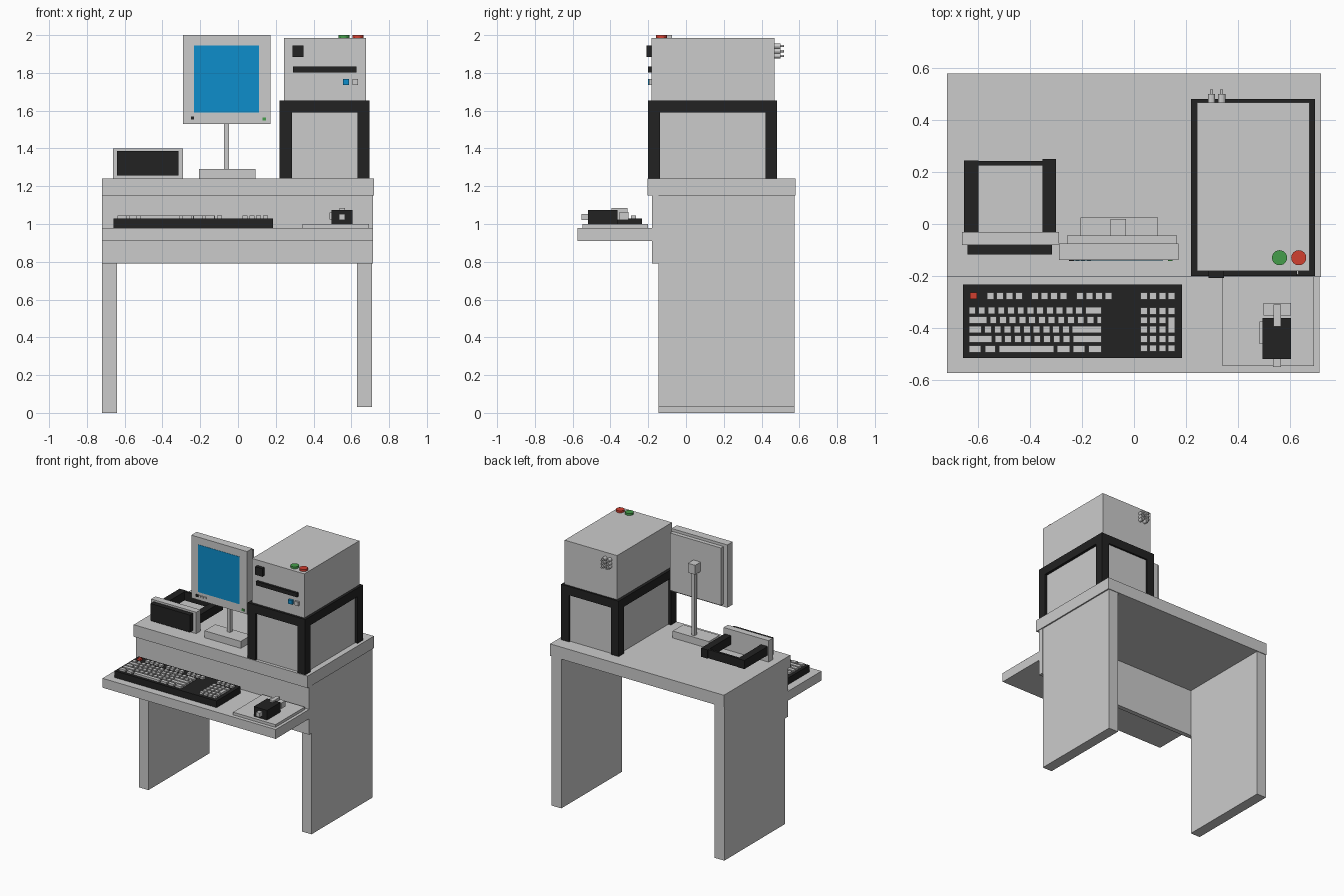
import bpy, bmesh
from math import pi
from mathutils import Matrix, Vector


def paint(name, rgb):
    m = bpy.data.materials.new(name)
    m.diffuse_color = (*rgb, 1)
    return m


BLACK = paint("black", (0.016, 0.016, 0.016))
BLUE = paint("blue", (0.004, 0.27, 0.6))
RED = paint("red", (0.64, 0.05, 0.03))
GREEN = paint("green", (0.06, 0.34, 0.07))


def boxes(name, ranges, mat=None):
    """One object made of boxes, each (x0, x1, y0, y1, z0, z1)."""
    bm = bmesh.new()
    for x0, x1, y0, y1, z0, z1 in ranges:
        size = Matrix.Diagonal((x1 - x0, y1 - y0, z1 - z0, 1))
        mid = Vector((x0 + x1, y0 + y1, z0 + z1)) / 2
        bmesh.ops.create_cube(bm, size=1, matrix=Matrix.Translation(mid) @ size)
    return finish(name, bm, mat)


def box(name, *r, mat=None):
    return boxes(name, [r], mat)


def cylinders(name, items, mat=None, rot=Matrix.Identity(4), sides=24):
    """One object made of cylinders, each (centre, radius, depth)."""
    bm = bmesh.new()
    for c, r, d in items:
        bmesh.ops.create_cone(bm, cap_ends=True, segments=sides, radius1=r, radius2=r,
                              depth=d, matrix=Matrix.Translation(c) @ rot)
    return finish(name, bm, mat)


def finish(name, bm, mat):
    me = bpy.data.meshes.new(name)
    bm.to_mesh(me)
    bm.free()
    if mat:
        me.materials.append(mat)
    ob = bpy.data.objects.new(name, me)
    bpy.context.collection.objects.link(ob)
    return ob


# Desk
box("desk_top", -0.72, 0.72, -0.205, 0.58, 1.15, 1.24)
box("left_leg", -0.72, -0.64, -0.145, 0.575, 0, 1.15)
box("right_leg", 0.63, 0.71, -0.145, 0.575, 0.03, 1.15)
box("front_panel", -0.72, 0.715, -0.18, -0.145, 0.79, 1.15)
box("keyboard_tray", -0.72, 0.715, -0.575, -0.18, 0.91, 0.98)

# Cabinet with a black lower frame
box("cabinet", 0.243, 0.677, -0.182, 0.468, 1.24, 1.985)
X, Y = (0.22, 0.697), (-0.2, 0.482)
frame = [(x, x + 0.065, y, y + 0.062, 1.24, 1.59)
         for x in (X[0], X[1] - 0.065) for y in (Y[0], Y[1] - 0.062)]
boxes("cabinet_frame", frame + [(*X, *Y, 1.59, 1.655)], BLACK)

# Cabinet controls
box("square_knob", 0.288, 0.347, -0.208, -0.18, 1.885, 1.945, mat=BLACK)
box("disc_slot", 0.29, 0.628, -0.2, -0.18, 1.803, 1.833, mat=BLACK)
box("blue_button", 0.555, 0.588, -0.2, -0.18, 1.737, 1.767, mat=BLUE)
box("grey_button", 0.605, 0.635, -0.195, -0.18, 1.737, 1.767)
cylinders("green_top_button", [((0.561, -0.13, 1.99), 0.029, 0.02)], GREEN)
cylinders("red_top_button", [((0.635, -0.13, 1.99), 0.029, 0.02)], RED)

# Rear sockets: a wide collar and a thin pin, two columns by three rows
pins = []
for x in (0.299, 0.338):
    for z in (1.89, 1.915, 1.942):
        pins += [((x, 0.483, z), 0.014, 0.036), ((x, 0.507, z), 0.006, 0.024)]
cylinders("rear_sockets", pins, rot=Matrix.Rotation(pi / 2, 4, 'X'), sides=12)

# Monitor
box("monitor_bezel", -0.29, 0.172, -0.138, -0.075, 1.53, 2.0)
box("monitor_back", -0.258, 0.165, -0.075, -0.045, 1.55, 1.98)
box("monitor_screen", -0.233, 0.111, -0.14, -0.13, 1.59, 1.945, mat=BLUE)
box("monitor_main_button", -0.25, -0.232, -0.143, -0.13, 1.552, 1.57, mat=BLACK)
boxes("monitor_buttons", [(x, x + 0.016, -0.143, -0.13, 1.554, 1.568)
                          for x in (-0.226, -0.204, -0.182)])
box("monitor_light", 0.131, 0.149, -0.143, -0.13, 1.547, 1.563, mat=GREEN)
box("monitor_base", -0.207, 0.093, -0.1, 0.025, 1.24, 1.292)
box("monitor_pole", -0.074, -0.048, -0.025, 0.005, 1.29, 1.79)
box("monitor_joint", -0.09, -0.03, -0.045, 0.02, 1.76, 1.83)

# Small display box and its rear bracket
box("display_case", -0.663, -0.29, -0.08, -0.03, 1.24, 1.4)
box("display_face", -0.641, -0.316, -0.117, -0.08, 1.257, 1.386, mat=BLACK)
boxes("display_bracket", [(-0.655, -0.6, -0.03, 0.245, 1.29, 1.355),
                          (-0.353, -0.3, -0.03, 0.25, 1.29, 1.355),
                          (-0.6, -0.353, 0.225, 0.242, 1.29, 1.355)], BLACK)

# Keyboard
box("keyboard_body", -0.66, 0.185, -0.517, -0.233, 0.98, 1.03, mat=BLACK)
KEY, PITCH, GAP = 0.0265, 0.0375, 0.011
keys = []


def key(x0, x1, y, half=KEY / 2):
    keys.append((x0, x1, y - half, y + half, 1.025, 1.045))


# Function keys
for start in (-0.566, -0.395, -0.222):
    for i in range(4):
        key(start + i * 0.0367, start + i * 0.0367 + KEY, -0.277)
# Letter rows: first key width, number of normal keys, last key fills the row
for y, first, n in ((-0.333, 0.026, 11), (-0.37, 0.07, 11),
                    (-0.407, 0.05, 9), (-0.444, 0.09, 8)):
    x = -0.637
    key(x, x + first, y)
    x += first + GAP
    for i in range(n):
        key(x, x + KEY, y)
        x += PITCH
    key(x, -0.125, y)
# Space bar row
for x0, x1 in ((-0.637, -0.59), (-0.575, -0.534), (-0.52, -0.308),
               (-0.297, -0.247), (-0.235, -0.188), (-0.175, -0.125)):
    key(x0, x1, -0.482)
# Number pad with one tall key
for i in range(4):
    x = 0.025 + i * 0.0355
    for y in (-0.277, -0.335, -0.371, -0.407, -0.443, -0.479):
        if i < 3 or y not in (-0.371, -0.407):
            key(x, x + KEY, y)
key(0.1315, 0.158, -0.389, 0.031)
boxes("keyboard_keys", keys)
box("red_key", -0.632, -0.606, -0.29, -0.264, 1.025, 1.045, mat=RED)

# Mouse and pad
box("mouse_pad", 0.342, 0.693, -0.547, -0.2, 0.98, 1.0)
box("mouse_body", 0.495, 0.605, -0.52, -0.363, 1.0, 1.073, mat=BLACK)
box("mouse_rear_knob", 0.536, 0.566, -0.552, -0.52, 1.022, 1.054)
box("mouse_side_button", 0.484, 0.495, -0.462, -0.375, 1.025, 1.06)
box("mouse_front", 0.5, 0.605, -0.352, -0.305, 1.02, 1.063)
boxes("mouse_link", [(0.537, 0.566, -0.395, -0.31, 1.063, 1.084),
                     (0.537, 0.566, -0.365, -0.345, 1.02, 1.07)])
